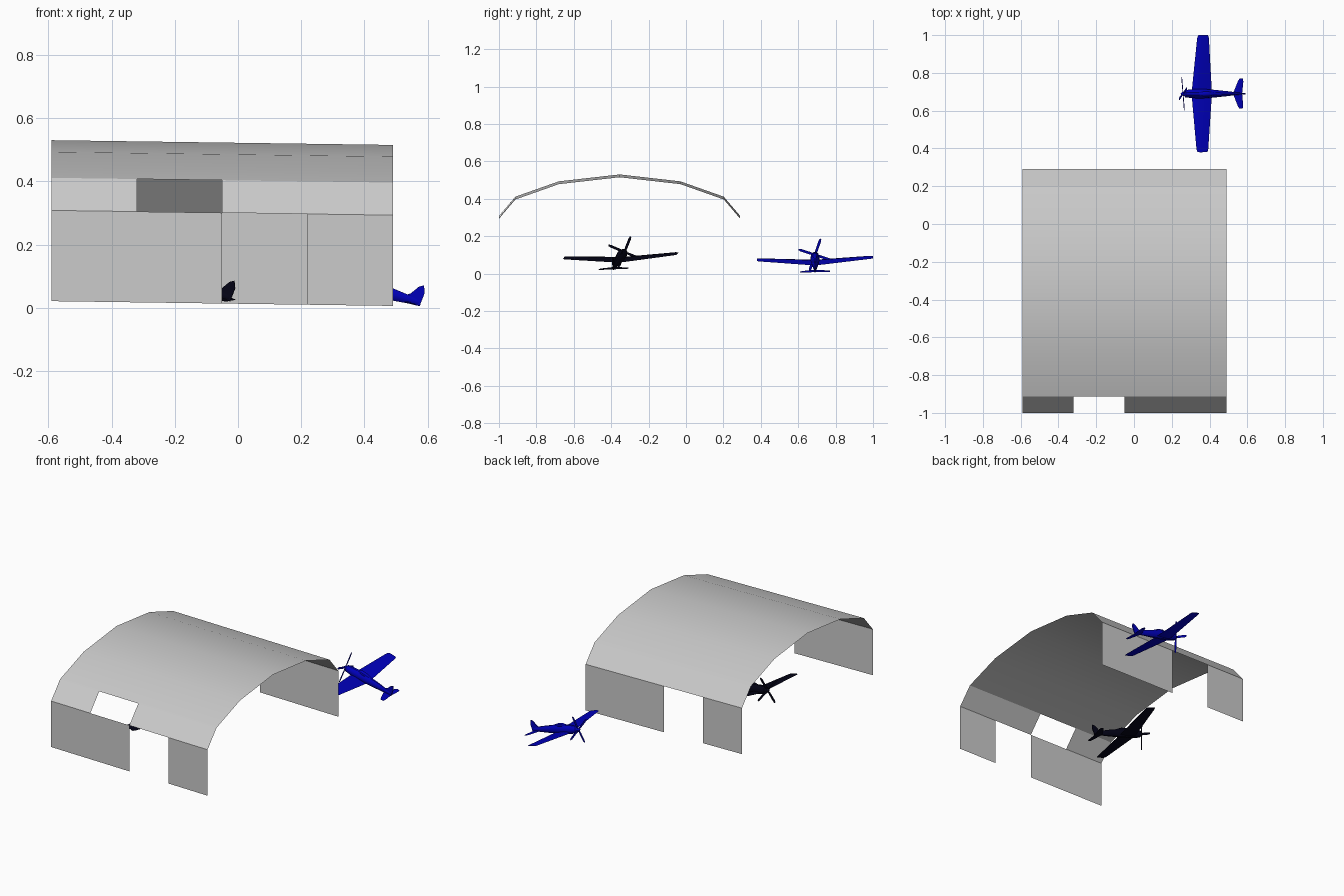
import bpy, bmesh, math
from mathutils import Matrix, Euler, Vector

if "Cube" in bpy.data.objects:
    bpy.data.objects.remove(bpy.data.objects["Cube"])


def material(name, rgb):
    m = bpy.data.materials.new(name)
    m.diffuse_color = (*rgb, 1)
    m.use_nodes = True
    m.node_tree.nodes["Principled BSDF"].inputs["Base Color"].default_value = m.diffuse_color
    return m


GREY = material("hangar_grey", (0.6, 0.6, 0.6))
BLUE = material("aircraft_blue", (0.0, 0.0, 0.5))
BLACK = material("aircraft_black", (0.001, 0.001, 0.008))


def finish(bm, name, mat, smooth=None, solid=True, matrix=None):
    if solid:
        bmesh.ops.recalc_face_normals(bm, faces=bm.faces)
    if matrix:
        bm.transform(matrix)
    me = bpy.data.meshes.new(name)
    bm.to_mesh(me)
    bm.free()
    me.materials.append(mat)
    ob = bpy.data.objects.new(name, me)
    bpy.context.collection.objects.link(ob)
    if smooth:
        bpy.ops.object.select_all(action='DESELECT')
        ob.select_set(True)
        bpy.context.view_layer.objects.active = ob
        bpy.ops.object.shade_smooth_by_angle(angle=math.radians(smooth))
    return ob


def loft(rings):
    """Skin a list of equal closed rings and cap both ends."""
    bm = bmesh.new()
    vs = [[bm.verts.new(p) for p in r] for r in rings]
    n = len(rings[0])
    for a, b in zip(vs, vs[1:]):
        for i in range(n):
            j = (i + 1) % n
            bm.faces.new((a[i], a[j], b[j], b[i]))
    bm.faces.new(vs[0])
    bm.faces.new(vs[-1])
    return bm


# ---------- hangar: single sheets on a shared grid of x bays, gently sloping ----------
BAYS = [-0.59, -0.32, -0.05, 0.22, 0.49]


def sheet(name, profile, skip=()):
    """Extrude a (y, z) profile along the bays; skip = (strip, bay) openings."""
    bm = bmesh.new()
    grid = [[bm.verts.new((x, y, z - 0.0139 * (x + 0.59))) for x in BAYS]
            for y, z in profile]
    for s in range(len(profile) - 1):
        for b in range(len(BAYS) - 1):
            if (s, b) not in skip:
                bm.faces.new((grid[s][b], grid[s][b + 1],
                              grid[s + 1][b + 1], grid[s + 1][b]))
    loose = [v for v in bm.verts if not v.link_faces]
    bmesh.ops.delete(bm, geom=loose, context='VERTS')
    return finish(bm, name, GREY, smooth=30, solid=False)


ROOF = [(-1, 0.308), (-0.912, 0.411), (-0.68, 0.493), (-0.355, 0.53),
        (-0.03, 0.493), (0.202, 0.411), (0.29, 0.308)]
sheet("hangar_roof", ROOF, skip=[(0, 1)])
sheet("hangar_front_wall", [(-1, 0.021), (-1, 0.308)], skip=[(0, 2)])
sheet("hangar_back_wall", [(0.29, 0.308), (0.29, 0.021)], skip=[(0, 1)])


# ---------- aircraft: nose along -x, built level, then posed tail down ----------
def oval(x, hw, zc, hh, n=10):
    return [(x, hw * math.cos(2 * math.pi * i / n), zc + hh * math.sin(2 * math.pi * i / n))
            for i in range(n)]


def foil(y, z, x0, x1, t):
    """Thin wing section at span position y."""
    c = x1 - x0
    return [(x0, y, z), (x0 + 0.1 * c, y, z + 0.4 * t), (x0 + 0.35 * c, y, z + 0.6 * t),
            (x1, y, z), (x0 + 0.4 * c, y, z - 0.4 * t), (x0 + 0.1 * c, y, z - 0.3 * t)]


def span(sections):
    """Mirror half-span sections to the other side and loft tip to tip."""
    left = [foil(-y, *r) for y, *r in reversed(sections) if y > 0]
    return loft(left + [foil(y, *r) for y, *r in sections])


def aircraft(name, mat, loc, rot, blade_angle):
    pose = Matrix.Translation(loc) @ Euler([math.radians(a) for a in rot]).to_matrix().to_4x4()

    # fuselage
    body = [(-0.098, 0.012, 0.002, 0.014), (-0.092, 0.019, 0.002, 0.021),
            (-0.05, 0.024, 0.002, 0.027), (0.0, 0.025, 0.002, 0.028),
            (0.05, 0.022, 0.002, 0.026), (0.13, 0.014, 0.001, 0.02),
            (0.2, 0.006, -0.002, 0.012), (0.222, 0.003, -0.003, 0.008)]
    finish(loft([oval(*s) for s in body]), name + "_fuselage", mat, 35, matrix=pose)

    # canopy
    hood = [(-0.025, 0.006, 0.025, 0.003), (0.0, 0.014, 0.026, 0.012),
            (0.03, 0.014, 0.024, 0.014), (0.075, 0.006, 0.02, 0.006)]
    finish(loft([oval(*s) for s in hood]), name + "_canopy", mat, 35, matrix=pose)

    # wings with dihedral, and tailplane
    finish(span([(0, -0.016, -0.052, 0.058, 0.016), (0.04, -0.013, -0.05, 0.055, 0.015),
                 (0.295, 0.007, -0.03, 0.034, 0.007), (0.31, 0.008, -0.024, 0.029, 0.004)]),
           name + "_wings", mat, 30, matrix=pose)
    finish(span([(0, -0.012, 0.172, 0.222, 0.006), (0.065, -0.011, 0.198, 0.228, 0.004),
                 (0.08, -0.011, 0.207, 0.225, 0.003)]),
           name + "_tailplane", mat, 30, matrix=pose)

    # fin and rudder
    fin = [(0.175, 0.011), (0.187, 0.018), (0.208, 0.046), (0.222, 0.053),
           (0.23, 0.03), (0.226, 0.0), (0.224, -0.014), (0.195, -0.012)]
    finish(loft([[(x, y, z) for x, z in fin] for y in (-0.003, 0.003)]),
           name + "_fin", mat, matrix=pose)

    # spinner
    finish(loft([oval(-0.116, 0.002, 0.002, 0.002), oval(-0.11, 0.008, 0.002, 0.008),
                 oval(-0.096, 0.013, 0.002, 0.013)]), name + "_spinner", mat, 35, matrix=pose)

    # four thin propeller blades
    for k in range(4):
        turn = Matrix.Translation((-0.104, 0, 0.002)) @ Matrix.Rotation(
            math.radians(blade_angle - 90 + 90 * k), 4, 'X')
        rings = [[(-0.0005, -w, r), (0.0005, -w, r), (0.0005, w, r), (-0.0005, w, r)]
                 for r, w in ((0.0, 0.004), (0.03, 0.007), (0.08, 0.007), (0.093, 0.004))]
        finish(loft(rings), f"{name}_blade_{k + 1}", mat, matrix=pose @ turn)


aircraft("blue_aircraft", BLUE, Vector((0.36, 0.69, 0.073)), (1.4, 14, 0), 70)
aircraft("black_aircraft", BLACK, Vector((-0.235, -0.348, 0.088)), (2.2, 14, -11), 64)
